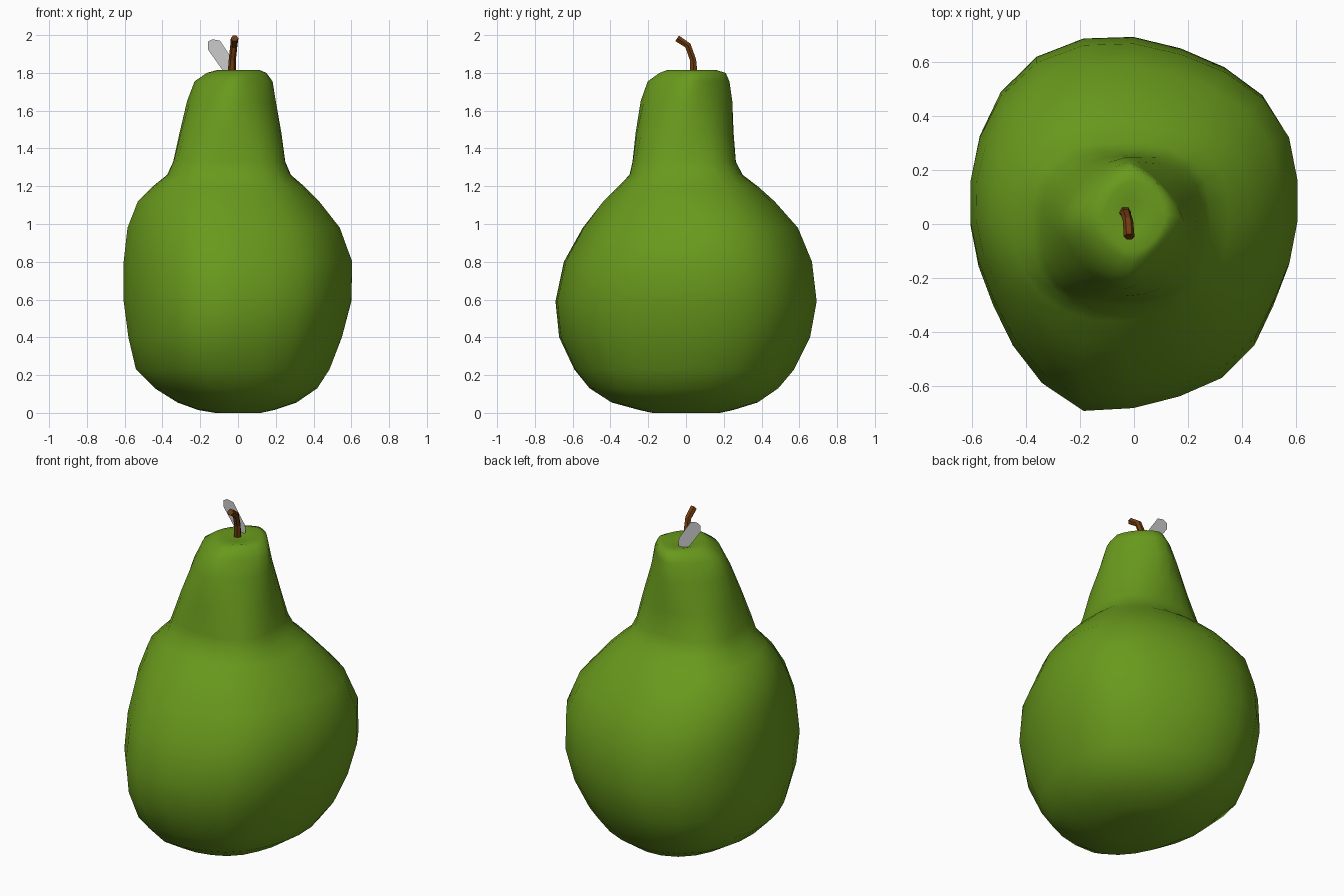
import bpy, math
from mathutils import Vector

if "Cube" in bpy.data.objects:
    bpy.data.objects.remove(bpy.data.objects["Cube"])

SEG = 24


def material(name, color):
    m = bpy.data.materials.new(name)
    m.diffuse_color = (*color, 1)
    m.use_nodes = True
    m.node_tree.nodes["Principled BSDF"].inputs["Base Color"].default_value = m.diffuse_color
    return m


def make(name, verts, faces, mat=None, smooth=True):
    me = bpy.data.meshes.new(name)
    me.from_pydata(verts, [], faces)
    me.validate()
    ob = bpy.data.objects.new(name, me)
    bpy.context.collection.objects.link(ob)
    if mat:
        me.materials.append(mat)
    for p in me.polygons:
        p.use_smooth = smooth
    return ob


def loft(rings):
    """Skin a stack of equal rings, capping both ends."""
    n = len(rings[0])
    verts = [v for r in rings for v in r]
    faces = [(k * n + i, k * n + (i + 1) % n, (k + 1) * n + (i + 1) % n, (k + 1) * n + i)
             for k in range(len(rings) - 1) for i in range(n)]
    faces.append(tuple(reversed(range(n))))
    faces.append(tuple(range(len(verts) - n, len(verts))))
    return verts, faces


# Lopsided belly outline seen from above
OUTLINE = [(.605, .16), (.57, .34), (.49, .47), (.38, .56), (.26, .62), (.12, .67),
           (-.03, .70), (-.19, .69), (-.35, .63), (-.48, .51), (-.57, .33), (-.605, .10),
           (-.58, -.13), (-.52, -.30), (-.40, -.51), (-.28, -.645), (-.175, -.695),
           (-.05, -.685), (.16, -.64), (.28, -.60), (.42, -.49), (.52, -.30), (.59, -.07)]
POLAR = sorted((math.atan2(y, x) % math.tau, math.hypot(x, y)) for x, y in OUTLINE)
POLAR = [(POLAR[-1][0] - math.tau, POLAR[-1][1])] + POLAR + [(POLAR[0][0] + math.tau, POLAR[0][1])]


def belly_radius(a):
    for (a0, r0), (a1, r1) in zip(POLAR, POLAR[1:]):
        if a0 <= a <= a1:
            return r0 + (r1 - r0) * (a - a0) / (a1 - a0)


def section(z, x0, x1, y0, y1, w, n):
    """Ring mixing the belly outline (weight w) with a superellipse of power n."""
    ring = []
    for i in range(SEG):
        a = math.tau * i / SEG
        c, s = math.cos(a), math.sin(a)
        e = (abs(c) ** n + abs(s) ** n) ** (-1 / n)
        b = belly_radius(a)
        u = w * b * c / .605 + (1 - w) * e * c
        v = w * b * s / .70 + (1 - w) * e * s
        ring.append(((x0 + x1) / 2 + u * (x1 - x0) / 2, (y0 + y1) / 2 + v * (y1 - y0) / 2, z))
    return ring


# Pear body: z, left, right, front, back, outline weight, squareness
LEVELS = [
    (.00, -.12, .12, -.18, .18, .5, 2), (.015, -.21, .19, -.25, .25, .5, 2),
    (.055, -.32, .31, -.40, .38, .6, 2), (.13, -.44, .42, -.52, .49, .7, 2),
    (.23, -.54, .485, -.60, .575, .9, 2), (.40, -.58, .55, -.68, .66, 1, 2),
    (.59, -.605, .60, -.70, .695, 1, 2), (.80, -.605, .605, -.655, .67, 1, 2),
    (.98, -.585, .54, -.555, .595, .9, 2), (1.12, -.53, .43, -.445, .47, .6, 2.1),
    (1.20, -.45, .35, -.36, .38, .3, 2.5), (1.26, -.375, .28, -.30, .30, .1, 3),
    (1.33, -.343, .25, -.283, .264, 0, 3), (1.48, -.31, .23, -.267, .252, 0, 2.2),
    (1.65, -.27, .20, -.24, .245, 0, 1.6), (1.755, -.23, .183, -.203, .23, 0, 1.4),
    (1.80, -.165, .15, -.14, .21, 0, 1.5), (1.815, -.11, .115, -.10, .16, 0, 1.7),
    (1.80, -.05, .04, -.03, .09, 0, 2),
]
green = material("pear_green", (.14, .32, .012))
make("pear_body", *loft([section(*l) for l in LEVELS]), green)

# Curved stem, thin tube flared at the foot
PATH = [(-.033, .043, 1.78, .023), (-.030, .037, 1.87, .019),
        (-.022, .010, 1.945, .019), (-.018, -.047, 1.983, .020)]
rings = []
for k, (x, y, z, r) in enumerate(PATH):
    a, b = PATH[max(k - 1, 0)], PATH[min(k + 1, len(PATH) - 1)]
    t = Vector((0, b[1] - a[1], b[2] - a[2])).normalized()
    side = Vector((1, 0, 0))
    up = t.cross(side)
    rings.append([Vector((x, y, z)) + r * (math.cos(i * math.tau / 6) * side + math.sin(i * math.tau / 6) * up)
                  for i in range(6)])
make("stem", *loft(rings), material("stem_brown", (.16, .045, .005)), False)

# Flat leaf
LEAF = [(-.075, 1.805), (-.04, 1.79), (-.012, 1.805), (-.015, 1.85),
        (-.095, 1.97), (-.135, 1.978), (-.16, 1.965), (-.16, 1.925)]
make("leaf", [(x, .09, z) for x, z in LEAF], [tuple(range(8))], None, False)
